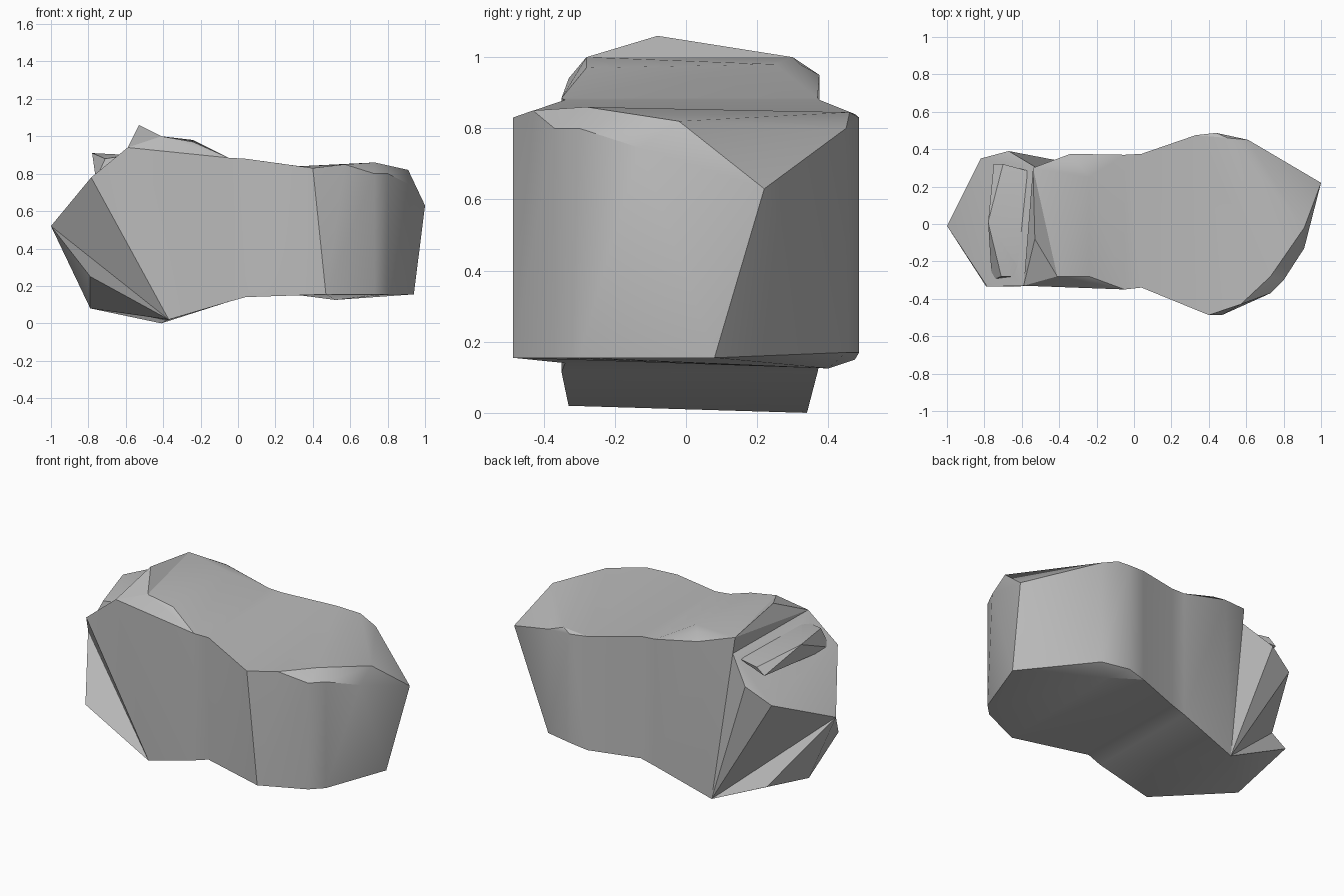
import bpy
import bmesh
from mathutils import Vector

default_cube = bpy.data.objects.get("Cube")
if default_cube:
    bpy.data.objects.remove(default_cube, do_unlink=True)

# One plain stone colour
stone = bpy.data.materials.new("grey stone")
stone.use_nodes = True
stone_colour = (0.5, 0.5, 0.5, 1)
stone.diffuse_color = stone_colour
stone.node_tree.nodes["Principled BSDF"].inputs["Base Color"].default_value = stone_colour


def faceted_block(name, points):
    """Create a convex chipped block around its corner points."""
    bm = bmesh.new()
    corners = [bm.verts.new(Vector(point)) for point in points]
    hull = bmesh.ops.convex_hull(bm, input=corners)
    unused = {v for v in hull["geom_interior"] + hull["geom_unused"]
              if isinstance(v, bmesh.types.BMVert) and v.is_valid}
    bmesh.ops.delete(bm, geom=list(unused), context="VERTS")
    bmesh.ops.recalc_face_normals(bm, faces=bm.faces)
    mesh = bpy.data.meshes.new(name)
    bm.to_mesh(mesh)
    bm.free()
    mesh.materials.append(stone)
    block = bpy.data.objects.new(name, mesh)
    bpy.context.collection.objects.link(block)
    return block


def section(x, front, back, bottom, top):
    """Four corners of an upright cross-section."""
    return [(x, y, z) for y in (front, back) for z in (bottom, top)]


def upright(x, y, bottom, top):
    """Two ends of a vertical edge."""
    return [(x, y, bottom), (x, y, top)]


# Shared corners where neighbouring blocks meet
left_tip = (-1, -.01, .52)
low_front = (-.37, -.33, .02)
low_back = (-.41, .34, 0)
shoulder_front = (-.59, -.33, .94)
shoulder_back = (-.54, .3, 1)
crest_front = (-.41, -.28, 1)
neck_left = section(-.05, -.35, .37, .115, .885)
neck_right = section(.04, -.34, .375, .14, .88)
lobe_start = [(.4, -.487, .83), (.47, -.487, .155),
              *upright(.33, .475, .15, .84)]

# Pointed left end, undercut on both sides
left_end = faceted_block("left_end", [
    left_tip, low_front, low_back, shoulder_front, (-.527, .304, .9),
    (-.82, .35, .68), (-.67, .39, .77), (-.785, -.335, .78),
])

# Wedge jutting out under the left end
left_foot = faceted_block("left_foot", [
    left_tip, low_front, low_back,
    (-.79, -.335, .25), (-.79, .355, .18), (-.79, -.05, .08),
])

# Raised left body with a sloping top
left_body = faceted_block("left_body", [
    low_front, low_back, shoulder_front, shoulder_back, crest_front,
    *neck_left, (-.24, -.28, .97), (-.23, -.33, .92),
    (-.3, .32, .98), (-.24, .25, .98), (-.34, .375, .95),
])

# Sharp peak standing on the body
crest = faceted_block("crest", [
    (-.53, -.08, 1.06), shoulder_back, crest_front, shoulder_front,
    (-.5, 0, .85),
])

# Chipped ridge on the upper left slope
left_ridge = faceted_block("left_ridge", [
    (-.78, .01, .91), (-.75, .32, .83), (-.7, .32, .87), (-.71, -.28, .88),
    (-.76, -.3, .77), (-.75, 0, .8), (-.58, -.28, .9), (-.55, .28, .87),
])

# Narrow waist, then the flare into the right lobe
waist = faceted_block("waist", neck_left + neck_right)
flare = faceted_block("flare", neck_right + lobe_start)

# Wide right lobe with a chipped upper front edge
right_lobe = faceted_block("right_lobe", [
    *lobe_start,
    (.57, -.43, .85), (.73, -.28, .86), (.91, -.02, .82), (1, .22, .63),
    *upright(.73, -.37, .155, .8), *upright(.8, -.3, .155, .8),
    (.91, -.13, .745), (.94, .08, .155),
    *upright(.44, .487, .17, .83), *upright(.61, .45, .17, .8),
    (.5, .46, .845), (.52, .4, .125),
])

# Fuse the blocks into one solid stone
rock = left_body
rock.name = "rock"
bpy.ops.object.select_all(action="DESELECT")
bpy.context.view_layer.objects.active = rock
rock.select_set(True)
for block in (crest, left_end, left_foot, left_ridge, waist, flare, right_lobe):
    union = rock.modifiers.new("union", "BOOLEAN")
    union.operation = "UNION"
    union.solver = "EXACT"
    union.object = block
    bpy.ops.object.modifier_apply(modifier=union.name)
    bpy.data.objects.remove(block, do_unlink=True)

bpy.ops.object.shade_smooth_by_angle(angle=0.5)
